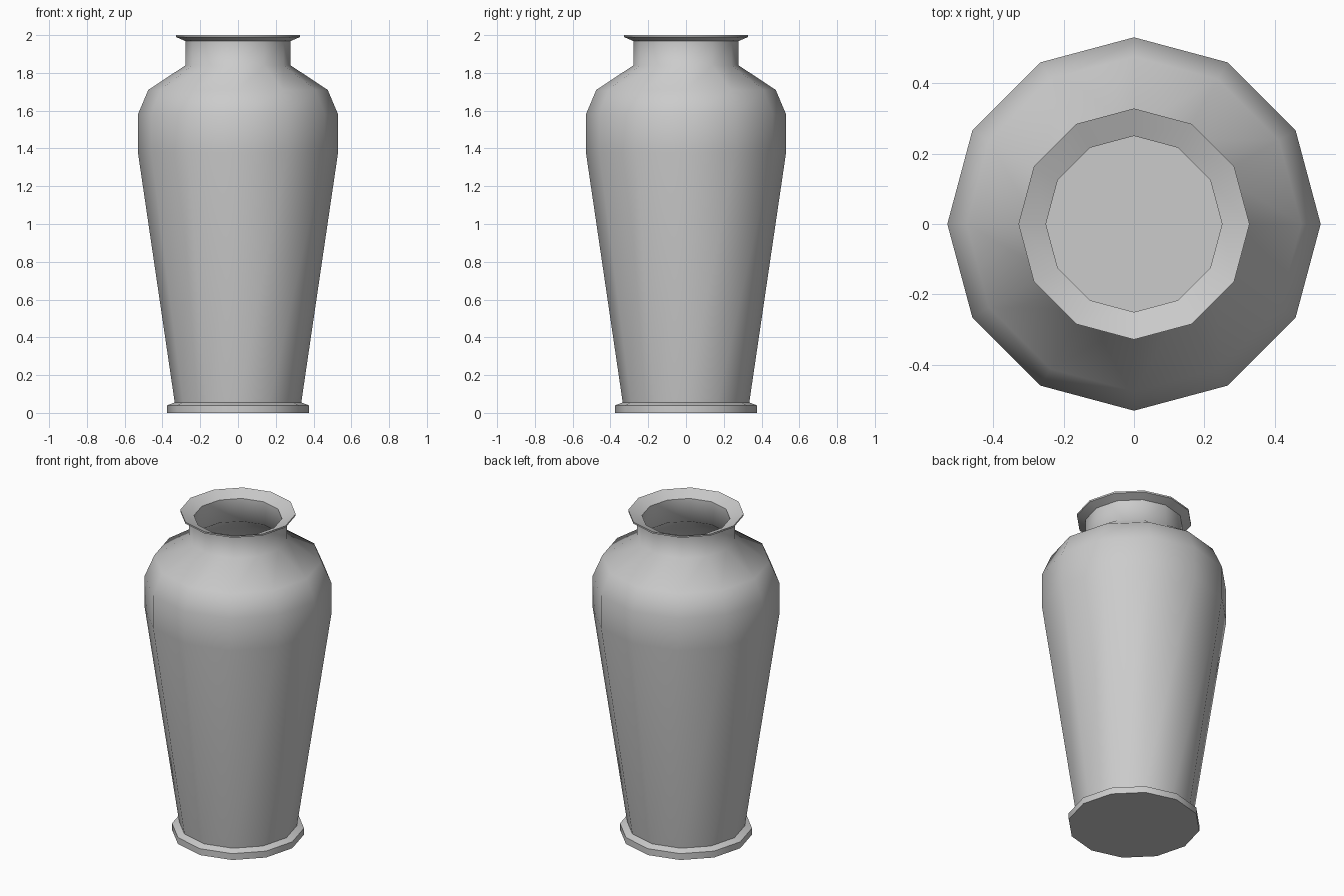
import bpy, bmesh
from math import cos, sin, pi, radians

if "Cube" in bpy.data.objects:
    bpy.data.objects.remove(bpy.data.objects["Cube"])

SIDES = 12

# Closed-shell profile (radius, height): foot, body, shoulder, neck, flared rim, hollow inside
outer = [(0.375, 0), (0.375, 0.04), (0.335, 0.055), (0.53, 1.38), (0.53, 1.58),
         (0.475, 1.71), (0.278, 1.84), (0.278, 1.968), (0.328, 1.99), (0.328, 2.0)]
inner = [(0.25, 1.968), (0.25, 1.825), (0.455, 1.69), (0.502, 1.57),
         (0.502, 1.385), (0.31, 0.07)]


def lathe(name, profile, sides):
    bm = bmesh.new()
    rings = [[bm.verts.new((r * cos(2 * pi * i / sides), r * sin(2 * pi * i / sides), z))
              for i in range(sides)] for r, z in profile]
    for a, b in zip(rings, rings[1:]):
        for i in range(sides):
            j = (i + 1) % sides
            bm.faces.new((a[i], a[j], b[j], b[i]))
    # underside and inner floor
    bm.faces.new(rings[0][::-1])
    bm.faces.new(rings[-1])
    bmesh.ops.recalc_face_normals(bm, faces=bm.faces)
    mesh = bpy.data.meshes.new(name)
    bm.to_mesh(mesh)
    bm.free()
    obj = bpy.data.objects.new(name, mesh)
    bpy.context.collection.objects.link(obj)
    return obj


vase = lathe("vase", outer + inner, SIDES)
bpy.context.view_layer.objects.active = vase
vase.select_set(True)
bpy.ops.object.shade_smooth_by_angle(angle=radians(60))
